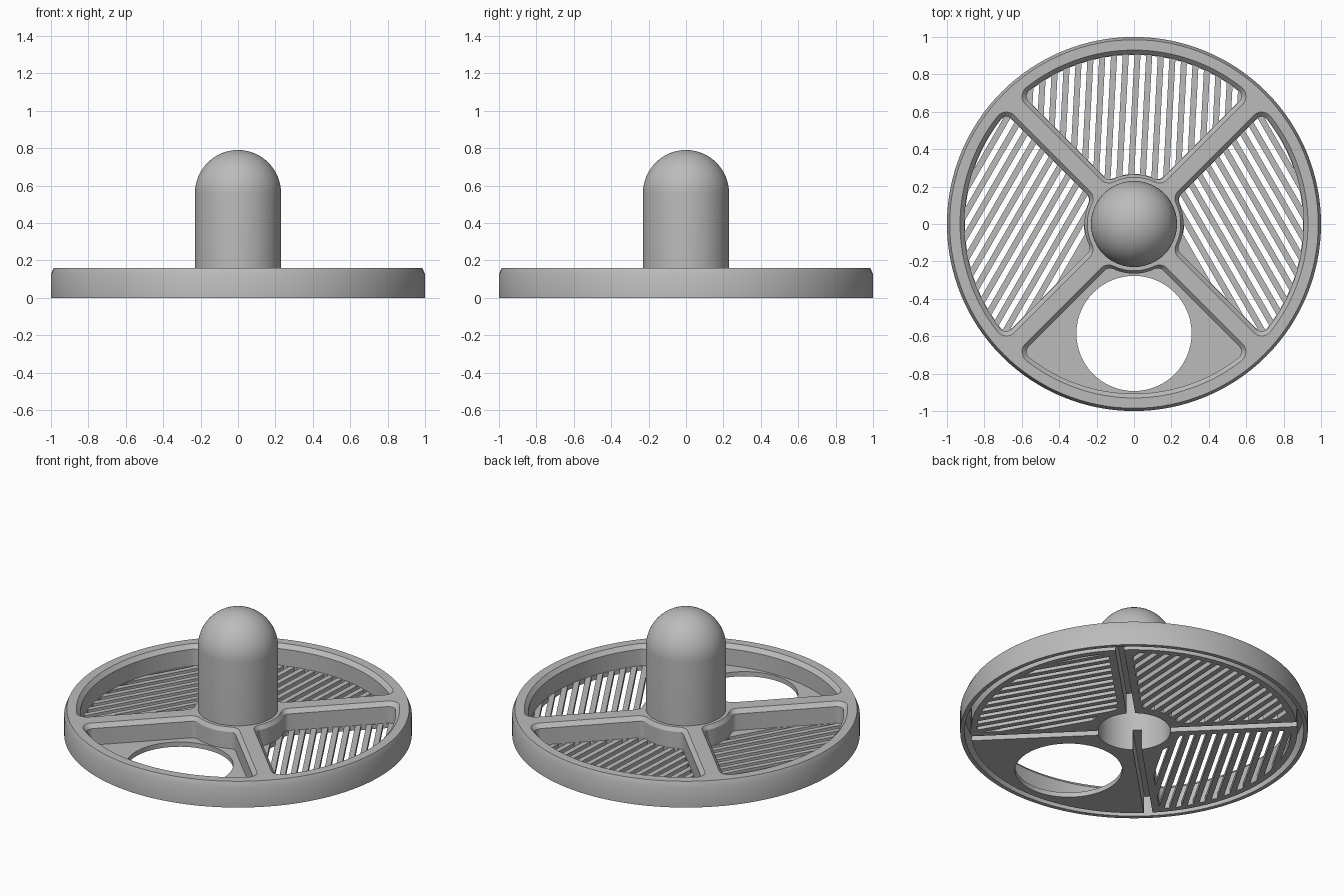
import bpy, bmesh
from math import sin, cos, pi, radians, atan2, sqrt, hypot
from mathutils import Matrix

if "Cube" in bpy.data.objects:
    bpy.data.objects.remove(bpy.data.objects["Cube"])

grey = bpy.data.materials.new("plain_grey")
grey.use_nodes = True
GREY = (0.5, 0.5, 0.5, 1)
grey.diffuse_color = GREY
grey.node_tree.nodes["Principled BSDF"].inputs["Base Color"].default_value = GREY

FLOOR, TOP = 0.03, 0.16


def make_object(name, bm):
    bmesh.ops.recalc_face_normals(bm, faces=bm.faces)
    mesh = bpy.data.meshes.new(name)
    bm.to_mesh(mesh)
    bm.free()
    mesh.materials.append(grey)
    obj = bpy.data.objects.new(name, mesh)
    bpy.context.collection.objects.link(obj)
    return obj


def boolean(target, cutter, operation="DIFFERENCE"):
    mod = target.modifiers.new("cut", "BOOLEAN")
    mod.operation, mod.solver, mod.object = operation, "EXACT", cutter
    bpy.context.view_layer.objects.active = target
    bpy.ops.object.modifier_apply(modifier=mod.name)
    bpy.data.objects.remove(cutter)


def arc(cx, cy, r, a0, a1, n):
    return [(cx + r * cos(a0 + (a1 - a0) * i / n), cy + r * sin(a0 + (a1 - a0) * i / n))
            for i in range(n + 1)]


def sector_outline(angle, h, r_in, r_out, f):
    """Quarter window with rounded corners, h away from each spoke's centre line."""
    ui = sqrt((r_in + f) ** 2 - (h + f) ** 2)
    uo = sqrt((r_out - f) ** 2 - (h + f) ** 2)
    pi_in, pi_out = atan2(h + f, ui), atan2(h + f, uo)
    half = arc(0, 0, r_in, pi / 4, pi_in, 6)[:-1]
    half += arc(ui, h + f, f, pi_in - pi, -pi / 2, 6)
    half += arc(uo, h + f, f, -pi / 2, pi_out, 6)
    half += arc(0, 0, r_out, pi_out, pi / 4, 16)[1:]
    pts = half + [(y, x) for x, y in reversed(half[1:-1])]
    t = angle - pi / 4
    return [(x * cos(t) - y * sin(t), x * sin(t) + y * cos(t)) for x, y in pts]


def loft(name, layers):
    """Solid through a stack of (outline, height) layers."""
    bm = bmesh.new()
    rings = [[bm.verts.new((x, y, z)) for x, y in pts] for pts, z in layers]
    for a, b in zip(rings, rings[1:]):
        for i in range(len(a)):
            j = (i + 1) % len(a)
            bm.faces.new((a[i], a[j], b[j], b[i]))
    bm.faces.new(rings[0][::-1])
    bm.faces.new(rings[-1])
    return make_object(name, bm)


def add_box(bm, size, matrix):
    bmesh.ops.create_cube(bm, size=1, matrix=matrix @ Matrix.Diagonal((*size, 1)))


# Turned body: hollow domed hub, disc and rim with a groove underneath
profile = arc(0, 0.56, 0.205, pi / 2, 0, 12)
profile += [(0.21, TOP), (0.21, 0), (0.94, 0), (0.94, 0.13), (0.975, 0.13), (0.975, 0),
            (1, 0), (1, 0.125), (0.985, TOP), (0.23, TOP)]
profile += arc(0, 0.56, 0.23, 0, pi / 2, 16)
bm = bmesh.new()
verts = [bm.verts.new((max(x, 0), 0, z)) for x, z in profile]
edges = [bm.edges.new(pair) for pair in zip(verts, verts[1:])]
bmesh.ops.spin(bm, geom=verts + edges, axis=(0, 0, 1), cent=(0, 0, 0),
               angle=2 * pi, steps=128, use_merge=True)
bmesh.ops.remove_doubles(bm, verts=bm.verts, dist=0.0002)
body = make_object("domed_wheel", bm)

# Four recessed windows with chamfered rims
for k in range(4):
    a = k * pi / 2
    low = sector_outline(a, 0.065, 0.265, 0.907, 0.04)
    high = sector_outline(a, 0.042, 0.25, 0.93, 0.06)
    boolean(body, loft("window_cutter", [(low, FLOOR), (low, 0.135), (high, TOP), (high, 0.2)]))

# Channels under the spokes
bm = bmesh.new()
for k in range(4):
    turn = Matrix.Rotation(pi / 4 + k * pi / 2, 4, "Z")
    add_box(bm, (0.79, 0.05, 0.23), turn @ Matrix.Translation((0.565, 0, 0.015)))
boolean(body, make_object("channel_cutter", bm))

# Parallel slots through three of the floors: (window angle, slot direction, first offset)
PITCH, SLOT = 0.0625, 0.03
for window, direction, start in ((0, 120, 0.2), (90, 87, -0.7), (180, 60, 0.2)):
    bm = bmesh.new()
    side = -1 if window == 180 else 1
    for i in range(24):
        offset = start + SLOT / 2 + i * PITCH
        turn = Matrix.Rotation(radians(direction - 90), 4, "Z")
        add_box(bm, (SLOT, 3, 0.3), turn @ Matrix.Translation((side * offset, 0, 0)))
    slots = make_object("slot_cutter", bm)
    outline = sector_outline(radians(window), 0.068, 0.268, 0.904, 0.04)
    boolean(slots, loft("slot_limit", [(outline, -0.05), (outline, 0.06)]), "INTERSECT")
    boolean(body, slots)

# Round opening in the front floor
ring = arc(0, -0.585, 0.308, 0, 2 * pi, 64)[:-1]
boolean(body, loft("opening_cutter", [(ring, -0.05), (ring, 0.06)]))

bpy.ops.object.select_all(action="DESELECT")
body.select_set(True)
bpy.context.view_layer.objects.active = body
bpy.ops.object.shade_smooth_by_angle(angle=radians(30))
